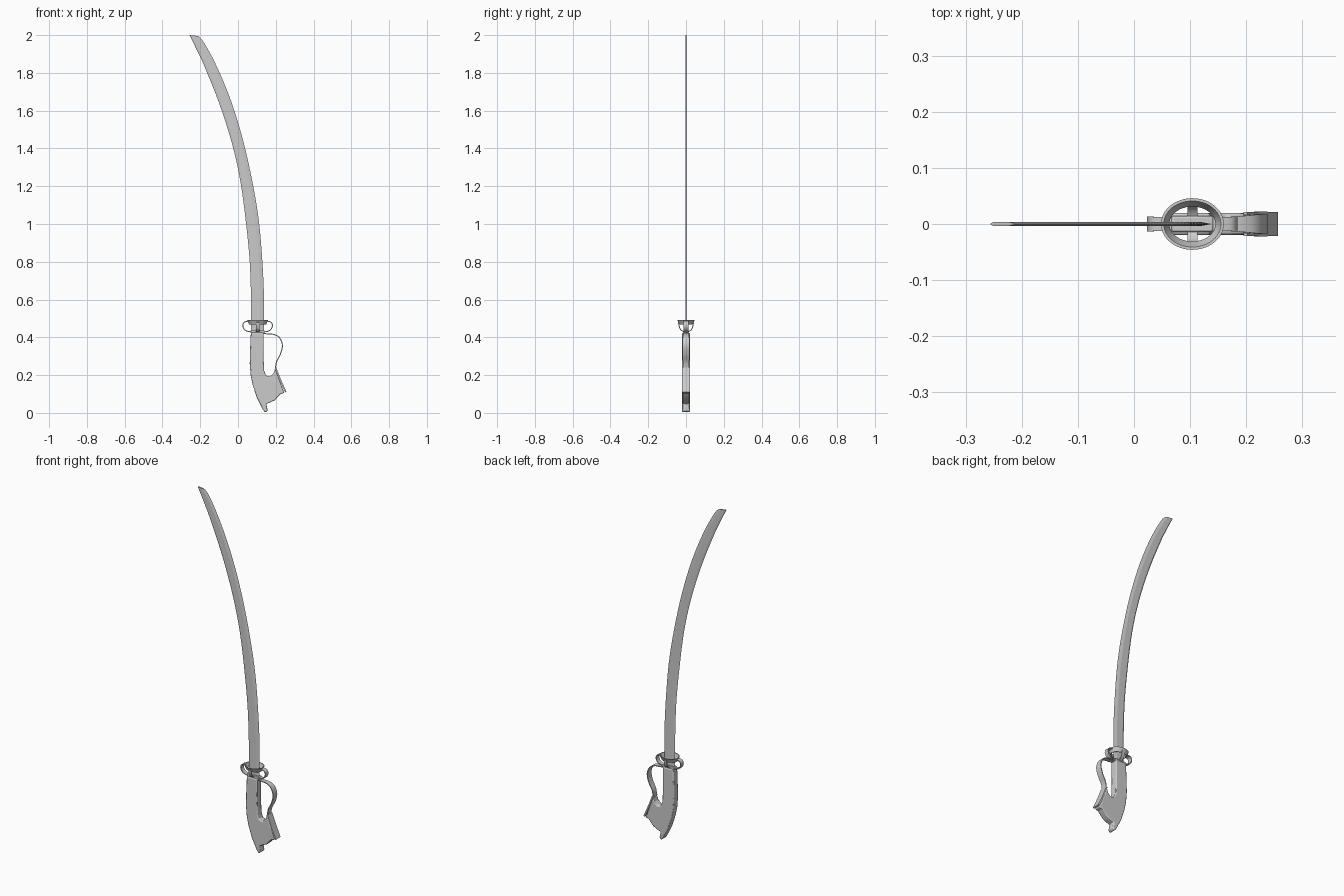
import bpy, bmesh, math
from mathutils import Vector

if "Cube" in bpy.data.objects:
    bpy.data.objects.remove(bpy.data.objects["Cube"])


def finish(bm, name, bevel=0, smooth=30):
    bmesh.ops.recalc_face_normals(bm, faces=bm.faces)
    me = bpy.data.meshes.new(name)
    bm.to_mesh(me)
    bm.free()
    ob = bpy.data.objects.new(name, me)
    bpy.context.collection.objects.link(ob)
    bpy.ops.object.select_all(action='DESELECT')
    ob.select_set(True)
    bpy.context.view_layer.objects.active = ob
    bpy.ops.object.shade_smooth_by_angle(angle=math.radians(smooth))
    if bevel:
        m = ob.modifiers.new("Bevel", 'BEVEL')
        m.width, m.segments, m.limit_method = bevel, 2, 'ANGLE'
        m.angle_limit = math.radians(40)
    return ob


def spline(pts, n):
    """Catmull-Rom curve through tuples of any size."""
    v = [Vector(p) for p in pts]
    v = [2 * v[0] - v[1]] + v + [2 * v[-1] - v[-2]]
    out = []
    for i in range(1, len(v) - 2):
        a, b, c, d = v[i - 1:i + 3]
        for k in range(n):
            t = k / n
            out.append(0.5 * (2 * b + (c - a) * t + (2 * a - 5 * b + 4 * c - d) * t * t
                              + (3 * b - a - 3 * c + d) * t ** 3))
    return out + [v[-2]]


def loft(rings, name, closed=False, **kw):
    bm = bmesh.new()
    rows = [[bm.verts.new(p) for p in r] for r in rings]
    n = len(rows[0])
    for i in range(len(rows) if closed else len(rows) - 1):
        a, b = rows[i], rows[(i + 1) % len(rows)]
        for j in range(n):
            k = (j + 1) % n
            bm.faces.new((a[j], a[k], b[k], b[j]))
    if not closed:
        bm.faces.new(rows[0])
        bm.faces.new(rows[-1])
    return finish(bm, name, **kw)


def strap(name, pts, thick, place):
    """Flat band along a path of (u, z, half width)."""
    path = spline(pts, 5)
    rings = []
    for i, p in enumerate(path):
        d = path[min(i + 1, len(path) - 1)] - path[max(i - 1, 0)]
        nrm = Vector((-d.y, d.x)).normalized() * thick / 2
        rings.append([place(p.x + s * nrm.x, w * p.z, p.y + s * nrm.y)
                      for s, w in ((-1, -1), (1, -1), (1, 1), (-1, 1))])
    return loft(rings, name)


# Curved blade: paired points on both edges (left x, z, right x, z)
edges = [(.07, .42, .137, .42), (.069, .6, .138, .6), (.062, .8, .129, .8),
         (.043, 1.0, .11, 1.02), (.012, 1.23, .075, 1.23), (-.033, 1.43, .025, 1.45),
         (-.10, 1.64, -.04, 1.66), (-.18, 1.84, -.115, 1.84),
         (-.205, 1.895, -.18, 1.96), (-.257, 2.0, -.21, 1.995)]
section = [(0, 0), (.15, -.0038), (.7, -.0038), (1, 0), (.7, .0038), (.15, .0038)]
rings = []
for e in spline(edges, 4):
    l, r = Vector((e[0], 0, e[1])), Vector((e[2], 0, e[3]))
    rings.append([l.lerp(r, f) + Vector((0, y, 0)) for f, y in section])
loft(rings, "blade", smooth=10)

# Handle with hooked pommel: extruded profile
outline = [(.068, .425), (.064, .33), (.062, .26), (.067, .2), (.077, .15), (.1, .08),
           (.133, .015), (.145, .002), (.157, .012), (.15, .047), (.17, .055),
           (.195, .067), (.225, .1), (.245, .106), (.196, .235), (.188, .21),
           (.168, .192), (.148, .198), (.138, .225), (.135, .3), (.136, .425)]
bm = bmesh.new()
f = bm.faces.new([bm.verts.new((x, -.02, z)) for x, z in outline])
ext = bmesh.ops.extrude_face_region(bm, geom=[f])
bmesh.ops.translate(bm, vec=(0, .04, 0),
                    verts=[v for v in ext['geom'] if isinstance(v, bmesh.types.BMVert)])
finish(bm, "handle", bevel=.005)


# Thin plate on the slanted pommel end
def flat(x, y, z):
    return (x, y, z)


strap("pommel_plate", [(.199, .238, .021), (.226, .17, .022), (.253, .11, .021)], .008, flat)

# Knuckle guard from the crossguard down to the pommel
strap("knuckle_guard", [(.12, .425, .012), (.155, .418, .012), (.19, .415, .014),
                        (.22, .398, .017), (.235, .357, .018), (.224, .31, .018),
                        (.204, .27, .017), (.197, .228, .016)], .005, flat)

# Flared oval guard ring
CX = .104
prof = [(.056, .046, .492), (.045, .035, .468), (.041, .031, .468), (.051, .041, .492)]
rings = []
for i in range(48):
    a = math.tau * i / 48
    rings.append([(CX + rx * math.cos(a), ry * math.sin(a), z) for rx, ry, z in prof])
loft(rings, "guard_ring", closed=True)

# Side loops and cross straps holding the ring, mirrored about the blade
for s, side in ((-1, "left"), (1, "right")):
    strap("guard_loop_" + side,
          [(0, .43, .012), (.045, .43, .012), (.068, .44, .012), (.078, .46, .013),
           (.072, .479, .013), (.05, .486, .012)], .005,
          lambda u, w, z: (CX + .0 + s * u, w, z))
    strap("cross_strap_" + side,
          [(0, .43, .009), (.015, .432, .009), (.029, .442, .009),
           (.036, .458, .009), (.040, .48, .009)], .005,
          lambda u, w, z: (CX + w, s * u, z))

# Collar where the blade enters the hilt
bm = bmesh.new()
bmesh.ops.create_cube(bm, size=1)
for v in bm.verts:
    v.co = (CX + v.co.x * .074, v.co.y * .028, .429 + v.co.z * .016)
finish(bm, "blade_collar", bevel=.003)
